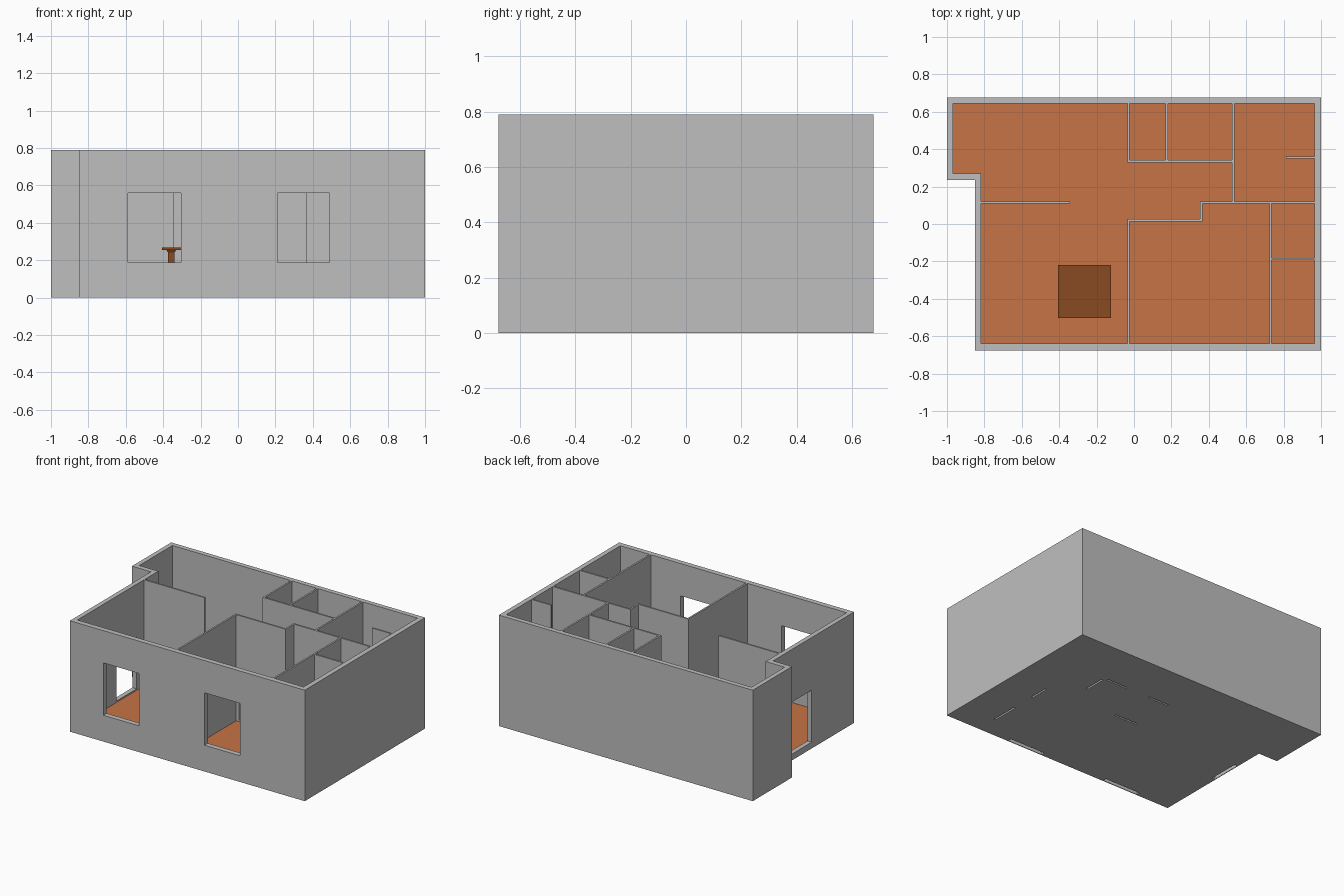
import bpy, bmesh

if "Cube" in bpy.data.objects:
    bpy.data.objects.remove(bpy.data.objects["Cube"])

H, FLOOR, T = 0.79, 0.035, 0.012   # wall height, floor level, partition thickness
DOOR = (0.045, 0.415)              # bottom and top of door openings


def material(name, rgb):
    m = bpy.data.materials.new(name)
    m.diffuse_color = (*rgb, 1)
    m.use_nodes = True
    m.node_tree.nodes["Principled BSDF"].inputs["Base Color"].default_value = m.diffuse_color
    return m


grey = material("wall_grey", (0.52, 0.52, 0.52))
orange = material("floor_orange", (0.57, 0.175, 0.06))
brown = material("table_brown", (0.25, 0.068, 0.016))


def add_box(bm, x0, x1, y0, y1, z0, z1):
    vs = bmesh.ops.create_cube(bm, size=1)["verts"]
    for v in vs:
        v.co = (x1 if v.co.x > 0 else x0, y1 if v.co.y > 0 else y0, z1 if v.co.z > 0 else z0)
    return vs


def finish(name, bm, *mats):
    bmesh.ops.recalc_face_normals(bm, faces=bm.faces[:])
    me = bpy.data.meshes.new(name)
    bm.to_mesh(me)
    bm.free()
    for m in mats:
        me.materials.append(m)
    ob = bpy.data.objects.new(name, me)
    bpy.context.collection.objects.link(ob)
    return ob


def boxes(name, specs, *mats):
    bm = bmesh.new()
    for s in specs:
        add_box(bm, *s)
    return finish(name, bm, *mats)


def cut(ob, cutter):
    mod = ob.modifiers.new("openings", "BOOLEAN")
    mod.operation, mod.solver, mod.object = "DIFFERENCE", "EXACT", cutter
    dg = bpy.context.evaluated_depsgraph_get()
    me = bpy.data.meshes.new_from_object(ob.evaluated_get(dg))
    ob.modifiers.clear()
    ob.data = me


# Outer shell: stepped outline with thick walls and a raised orange floor
outer = [(-.85, -.677), (1, -.677), (1, .677), (-1, .677), (-1, .235), (-.85, .235)]
inner = [(-.817, -.64), (.965, -.64), (.965, .643), (-.967, .643), (-.967, .27), (-.817, .27)]
bm = bmesh.new()
loops = [[bm.verts.new((x, y, z)) for x, y in pts]
         for pts, z in ((outer, 0), (outer, H), (inner, H), (inner, FLOOR))]
for a, b in zip(loops, loops[1:]):
    for i in range(6):
        j = (i + 1) % 6
        bm.faces.new((a[i], a[j], b[j], b[i]))
bm.faces.new(loops[0])
bm.faces.new(loops[3]).material_index = 1
shell = finish("outer_walls_and_floor", bm, grey, orange)

# Partition doors: (axis the wall runs along, fixed coordinate, start, end)
doors = [("y", .73, -.52, -.32), ("y", .73, -.15, -.01), ("y", .53, .16, .315),
         ("x", .335, .345, .505), ("x", .335, -.01, .158), ("x", .02, 0, .175)]


def strip(axis, c, a, b, half, z0, z1):
    if axis == "x":
        return (a, b, c - half, c + half, z0, z1)
    return (c - half, c + half, a, b, z0, z1)


# Cutters: windows, side opening, and shallow slots underneath the openings
shell_cuts = [(-.587, -.305, -.75, -.6, .187, .56), (.21, .49, -.75, -.6, .187, .56),
              (-.9, -.78, -.2, .025, *DOOR),
              (-.587, -.305, -.672, -.645, -.1, .15), (.21, .49, -.672, -.645, -.1, .15),
              (-.845, -.822, -.2, .025, -.1, .03)]
shell_cuts += [strip(*d, T / 2, -.1, .025) for d in doors]
shell_cutter = boxes("shell_cutter", shell_cuts)
door_cutter = boxes("door_cutter", [strip(*d, .02, *DOOR) for d in doors])
cut(shell, shell_cutter)

# Interior partitions
h = T / 2
partitions = {
    "hall_screen_wall": ("x", .115, -.818, -.342),
    "closet_left_wall": ("y", -.03, .335 + h, .644),
    "closet_middle_wall": ("y", .175, .335 + h, .644),
    "closet_front_wall": ("x", .335, -.03 - h, .53 - h),
    "back_room_side_wall": ("y", .53, .115 + h, .644),
    "back_room_stub_wall": ("x", .355, .812, .966),
    "corridor_wall": ("x", .115, .36 - h, .966),
    "corridor_step_wall": ("y", .36, .02 - h, .115 - h),
    "front_room_back_wall": ("x", .02, -.03 - h, .36 - h),
    "front_room_left_wall": ("y", -.03, -.641, .02 - h),
    "front_room_right_wall": ("y", .73, -.641, .115 - h),
    "side_room_divider_wall": ("x", -.187, .73 + h, .966),
}
for name, spec in partitions.items():
    wall = boxes(name, [strip(*spec, h, FLOOR - .003, H)], grey)
    if any(d[:2] == spec[:2] for d in doors):
        cut(wall, door_cutter)

for c in (shell_cutter, door_cutter):
    bpy.data.objects.remove(c)

# Table: flat top on four legs that flare just below it
CX, CY = -.265, -.36
boxes("table_top", [(CX - .142, CX + .142, CY - .142, CY + .142, .255, .267)], brown)
bm = bmesh.new()
for sx in (-1, 1):
    for sy in (-1, 1):
        x, y = CX + sx * .092, CY + sy * .092
        add_box(bm, x - .017, x + .017, y - .017, y + .017, FLOOR, .24)
        for v in add_box(bm, x - .017, x + .017, y - .017, y + .017, .24, .255):
            if v.co.z > .25:
                v.co.x += .009 if v.co.x > x else -.009
                v.co.y += .009 if v.co.y > y else -.009
finish("table_legs", bm, brown)
